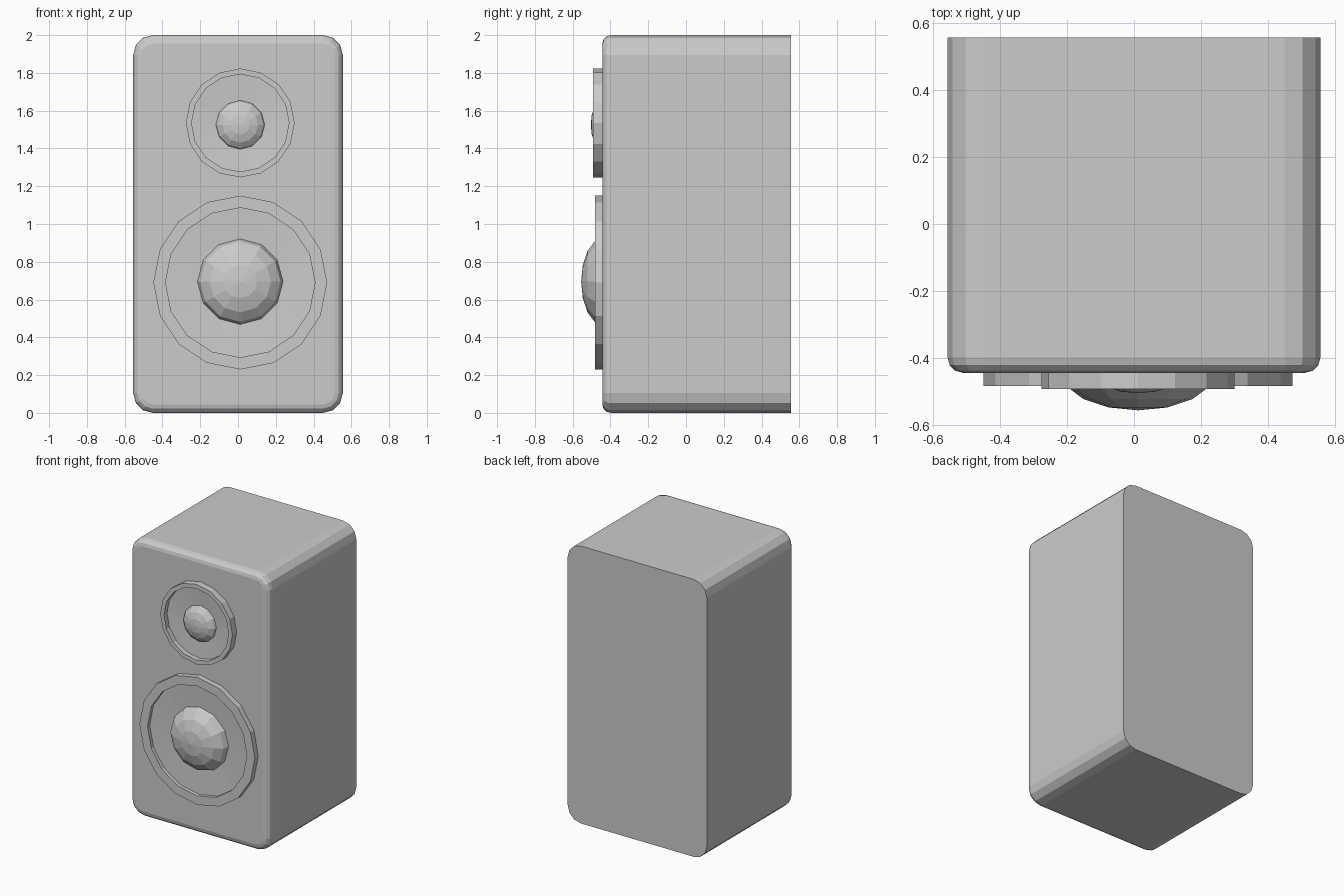
import bpy
import bmesh
from math import sin, cos, pi

cube = bpy.data.objects.get("Cube")
if cube:
    bpy.data.objects.remove(cube, do_unlink=True)

grey = bpy.data.materials.new("plain_grey")
grey.use_nodes = True
grey.diffuse_color = (0.6, 0.6, 0.6, 1)
grey.node_tree.nodes["Principled BSDF"].inputs["Base Color"].default_value = (0.6, 0.6, 0.6, 1)

FRONT, BACK = -0.443, 0.555


def loft(name, rings, cap_start, cap_end):
    """Skin a list of equal-length point rings; a one-point last ring is a pole."""
    bm = bmesh.new()
    loops = [[bm.verts.new(p) for p in ring] for ring in rings]
    for a, b in zip(loops, loops[1:]):
        n = len(a)
        for i in range(n):
            j = (i + 1) % n
            if len(b) == 1:
                bm.faces.new((a[i], a[j], b[0]))
            else:
                bm.faces.new((a[i], a[j], b[j], b[i]))
    if cap_start:
        bm.faces.new(loops[0])
    if cap_end:
        bm.faces.new(loops[-1])
    bmesh.ops.recalc_face_normals(bm, faces=bm.faces)
    mesh = bpy.data.meshes.new(name)
    bm.to_mesh(mesh)
    bm.free()
    mesh.materials.append(grey)
    obj = bpy.data.objects.new(name, mesh)
    bpy.context.collection.objects.link(obj)
    return obj


def rounded_rect(inset, y, radius=0.105, steps=3):
    """Cabinet outline, shrunk evenly by the inset."""
    pts = []
    for k, (sx, sz) in enumerate([(1, 1), (-1, 1), (-1, -1), (1, -1)]):
        for s in range(steps + 1):
            a = (k + s / steps) * pi / 2
            r = radius - inset
            pts.append((sx * (0.555 - radius) + r * cos(a), y,
                        1 + sz * (1 - radius) + r * sin(a)))
    return pts


def circle(x, z, r, y, sides):
    if r == 0:
        return [(x, y, z)]
    return [(x + r * sin(2 * pi * i / sides), y, z + r * cos(2 * pi * i / sides))
            for i in range(sides)]


# Cabinet with a rounded front rim and a flat, sharp back
rim = 0.045
rings = [rounded_rect(0, BACK)]
for s in range(4):
    a = s / 3 * pi / 2
    rings.append(rounded_rect(rim * (1 - cos(a)), FRONT + rim * (1 - sin(a))))
loft("cabinet", rings, True, True)


def driver(name, z, outer, inner, lip, dome_z, dome_r, dome_base, dome_h):
    """Raised ring, shallow cone and faceted dust cap."""
    x = 0.012
    profile = [(outer, FRONT + 0.01), (outer, lip), (inner, lip),
               (inner, FRONT - 0.014), (dome_r * 0.8, FRONT - 0.004), (0, FRONT - 0.004)]
    loft(name + "_ring_and_cone", [circle(x, z, r, y, 16) for r, y in profile], True, False)
    cap = [(dome_r * cos(k * pi / 8), dome_base - dome_h * sin(k * pi / 8)) for k in range(4)]
    cap.append((0, dome_base - dome_h))
    loft(name + "_dust_cap", [circle(x, dome_z, r, y, 12) for r, y in cap], True, False)


driver("woofer", 0.69, 0.46, 0.396, -0.482, 0.695, 0.23, -0.44, 0.115)
driver("tweeter", 1.535, 0.288, 0.258, -0.492, 1.525, 0.133, -0.44, 0.064)
